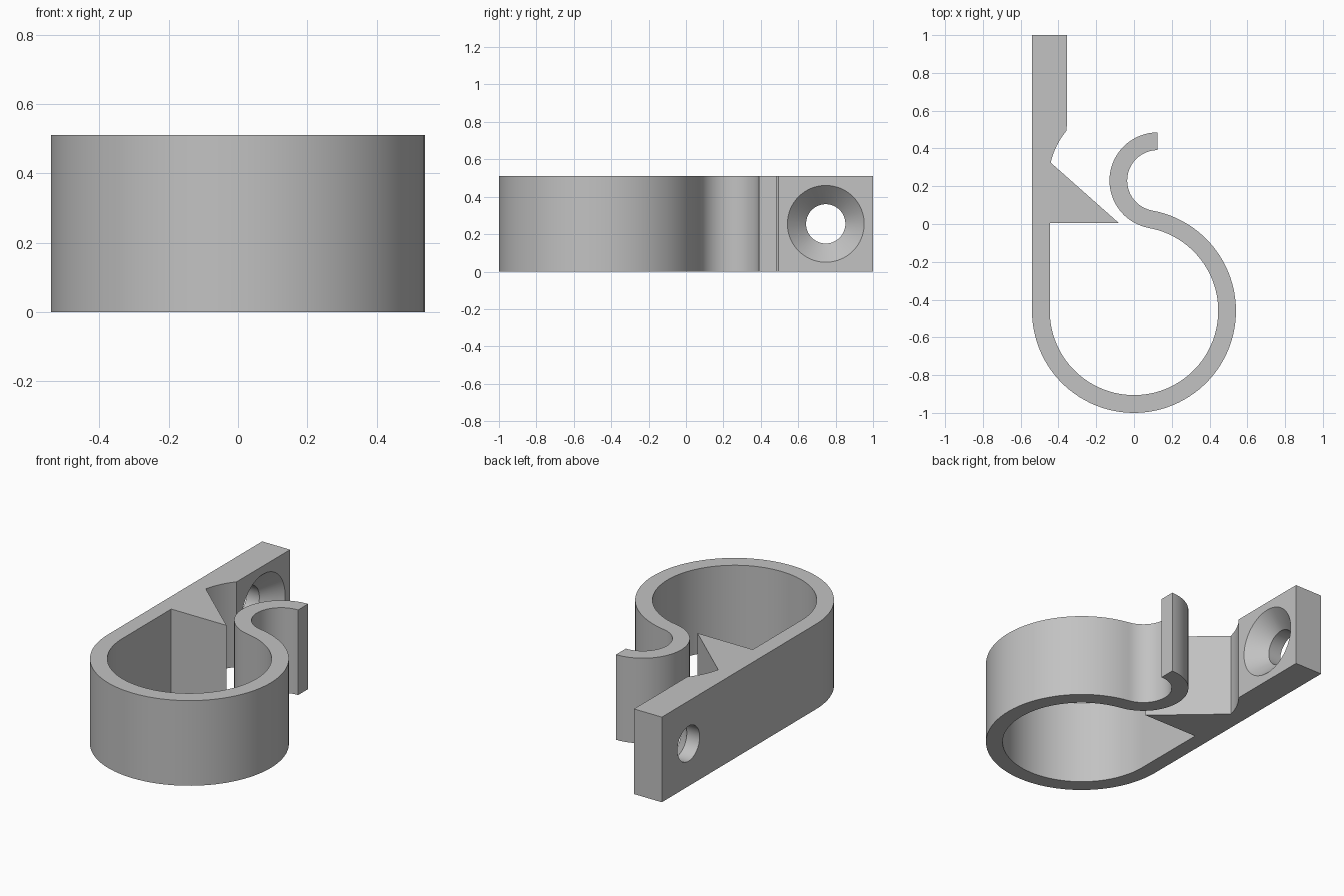
import bpy, bmesh, math

if "Cube" in bpy.data.objects:
    bpy.data.objects.remove(bpy.data.objects["Cube"])

HEIGHT = 0.51
RING_Y, RING_OUT, RING_IN = -0.46, 0.54, 0.446      # large loop
HOOK_X, HOOK_Y, HOOK_OUT, HOOK_IN = 0.125, 0.23, 0.255, 0.161  # small reversed curl
HOLE_Y = 0.747


def arc(cx, cy, r, a0, a1, n):
    """Points on an arc, angles in degrees."""
    steps = [math.radians(a0 + (a1 - a0) * i / n) for i in range(n + 1)]
    return [(cx + r * math.cos(a), cy + r * math.sin(a)) for a in steps]


def make_object(name, bm):
    bmesh.ops.recalc_face_normals(bm, faces=bm.faces)
    mesh = bpy.data.meshes.new(name)
    bm.to_mesh(mesh)
    bm.free()
    obj = bpy.data.objects.new(name, mesh)
    bpy.context.collection.objects.link(obj)
    return obj


# Angle at which the loop turns into the curl
join = math.degrees(math.atan2(HOOK_Y - RING_Y, HOOK_X))

# Clip outline: outside of strap and loop, curl, inside of loop, wedge, mounting tab
outline = [(-0.54, 1.0)]
outline += arc(0, RING_Y, RING_OUT, 180, 360 + join, 72)
outline += arc(HOOK_X, HOOK_Y, HOOK_IN, 180 + join, 90, 36)
outline += arc(HOOK_X, HOOK_Y, HOOK_OUT, 90, 180 + join, 36)
outline += arc(0, RING_Y, RING_IN, join, -180, 72)
outline += [(-0.446, 0.005), (-0.08, 0.005)]
outline += arc(-0.04, 0.231, 0.412, 166.8, 140.1, 10)
outline += [(-0.355, 1.0)]

bm = bmesh.new()
face = bm.faces.new([bm.verts.new((x, y, 0)) for x, y in outline])
grown = bmesh.ops.extrude_face_region(bm, geom=[face])
top = [v for v in grown["geom"] if isinstance(v, bmesh.types.BMVert)]
bmesh.ops.translate(bm, verts=top, vec=(0, 0, HEIGHT))
clip = make_object("cable_clip", bm)

# Countersunk screw hole cutter: straight bore, then a cone opening at the front of the tab
bm = bmesh.new()
rings = []
for x, r in [(-0.60, 0.105), (-0.455, 0.105), (-0.345, 0.216)]:
    rings.append([bm.verts.new((x, HOLE_Y + y, HEIGHT / 2 + z))
                  for y, z in arc(0, 0, r, 0, 360, 64)[:-1]])
for a, b in zip(rings, rings[1:]):
    for i in range(64):
        j = (i + 1) % 64
        bm.faces.new((a[i], a[j], b[j], b[i]))
bm.faces.new(rings[0])
bm.faces.new(rings[-1])
cutter = make_object("screw_hole_cutter", bm)
cutter.hide_render = True

cut = clip.modifiers.new("screw_hole", "BOOLEAN")
cut.operation = "DIFFERENCE"
cut.solver = "EXACT"
cut.object = cutter
bpy.context.view_layer.objects.active = clip
clip.select_set(True)
bpy.ops.object.modifier_apply(modifier=cut.name)
bpy.data.objects.remove(cutter)

# Plain grey finish, rounded surfaces smooth with crisp edges
grey = bpy.data.materials.new("grey_plastic")
grey.diffuse_color = (0.54, 0.54, 0.54, 1)
grey.use_nodes = True
grey.node_tree.nodes["Principled BSDF"].inputs["Base Color"].default_value = grey.diffuse_color
clip.data.materials.clear()
clip.data.materials.append(grey)
bpy.ops.object.shade_smooth_by_angle(angle=math.radians(25))
